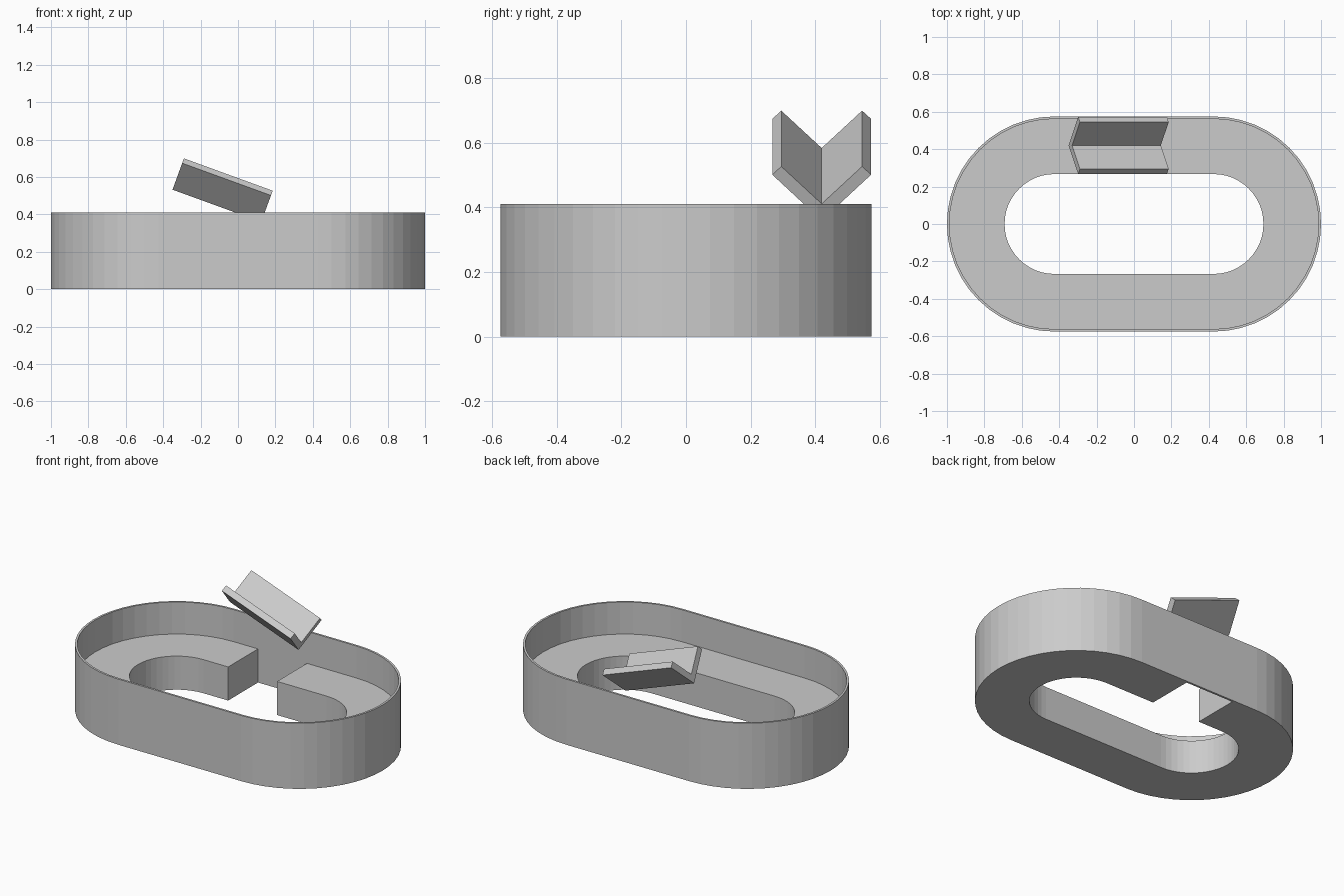
import bpy
import bmesh
from math import sin, cos, pi, radians

if "Cube" in bpy.data.objects:
    bpy.data.objects.remove(bpy.data.objects["Cube"])

HALF = 0.425          # half length of the straight runs
OUTER, WALL_IN, INNER = 0.575, 0.562, 0.267
RIM, FLOOR = 0.41, 0.21
GAP = (-0.255, 0.083)  # opening in the channel on the back run
SEG = 24


def stadium(r, gap=None):
    """Outline running clockwise from the back run, optionally with gap ends."""
    pts = [(HALF + r * cos(pi / 2 - pi * i / SEG), r * sin(pi / 2 - pi * i / SEG))
           for i in range(SEG + 1)]
    pts += [(-x, -y) for x, y in pts]
    if gap:
        pts = [(gap[1], r)] + pts + [(gap[0], r)]
    return pts


def finish(name, bm):
    bmesh.ops.recalc_face_normals(bm, faces=bm.faces)
    me = bpy.data.meshes.new(name)
    bm.to_mesh(me)
    bm.free()
    ob = bpy.data.objects.new(name, me)
    bpy.context.collection.objects.link(ob)
    return ob


def sweep(name, sections, closed):
    """Join successive cross-sections with quads; cap the ends when open."""
    bm = bmesh.new()
    rings = [[bm.verts.new(p) for p in s] for s in sections]
    n = len(rings[0])
    pairs = list(zip(rings, rings[1:]))
    if closed:
        pairs.append((rings[-1], rings[0]))
    else:
        bm.faces.new(rings[0])
        bm.faces.new(rings[-1])
    for a, b in pairs:
        for i in range(n):
            j = (i + 1) % n
            bm.faces.new((a[i], a[j], b[j], b[i]))
    return finish(name, bm)


def band(name, r_out, r_in, height, gap=None):
    sections = [[(*o, 0), (*o, height), (*i, height), (*i, 0)]
                for o, i in zip(stadium(r_out, gap), stadium(r_in, gap))]
    return sweep(name, sections, gap is None)


# Thin outer wall, continuous all round
band("outer_wall", OUTER, WALL_IN, RIM)

# Lower channel floor, open at the back under the chute
band("channel_floor", WALL_IN, INNER, FLOOR, GAP)

# Tilted V-shaped chute
tilt, length = radians(20), 0.505
half = [(0.153, 0.151), (0.125, 0.178)]
profile = [(0, 0), *half, (0, 0.055)] + [(-y, h) for y, h in reversed(half)]


def chute_section(s):
    return [(-0.35 + s * cos(tilt) + h * sin(tilt), 0.42 + y,
             0.532 - s * sin(tilt) + h * cos(tilt)) for y, h in profile]


sweep("v_chute", [chute_section(0), chute_section(length)], False)
